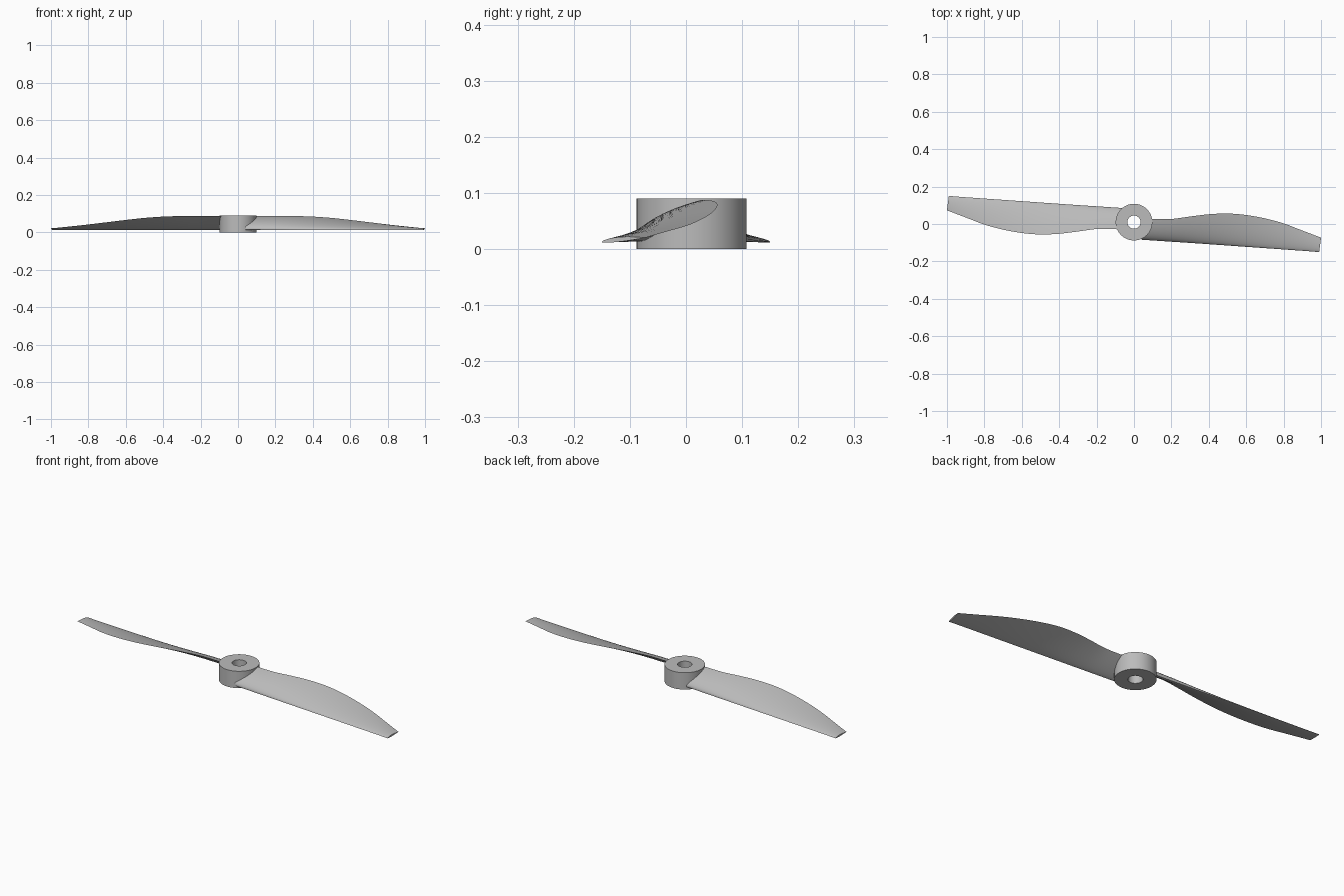
import bpy, bmesh, math
from mathutils import Vector

cube = bpy.data.objects.get("Cube")
if cube:
    bpy.data.objects.remove(cube, do_unlink=True)

grey = bpy.data.materials.new("light grey")
grey.use_nodes = True
colour = (0.5, 0.5, 0.5, 1)
grey.diffuse_color = colour
grey.node_tree.nodes["Principled BSDF"].inputs["Base Color"].default_value = colour


def finish(bm, name, angle):
    bmesh.ops.recalc_face_normals(bm, faces=bm.faces)
    mesh = bpy.data.meshes.new(name)
    bm.to_mesh(mesh)
    bm.free()
    mesh.materials.append(grey)
    obj = bpy.data.objects.new(name, mesh)
    bpy.context.collection.objects.link(obj)
    bpy.ops.object.select_all(action='DESELECT')
    obj.select_set(True)
    bpy.context.view_layer.objects.active = obj
    bpy.ops.object.shade_smooth_by_angle(angle=math.radians(angle))
    return obj


def spline(values, t):
    """Catmull-Rom through evenly spaced values, t from 0 to 1."""
    last = len(values) - 1
    i = min(int(t * last), last - 1)
    f = t * last - i
    b, c = values[i], values[i + 1]
    a = values[i - 1] if i else 2 * b - c
    d = values[i + 2] if i + 2 <= last else 2 * c - b
    return b + f / 2 * (c - a + f * (2*a - 5*b + 4*c - d + f * (3*(b - c) + d - a)))


# Hub: a square section ring swept round the shaft hole
SIDES, OUTER, BORE, HEIGHT = 64, 0.098, 0.035, 0.09
bm = bmesh.new()
rings = []
for i in range(SIDES):
    a = math.tau * i / SIDES
    rings.append([bm.verts.new((r * math.cos(a), 0.01 + r * math.sin(a), z))
                  for r, z in ((OUTER, 0), (OUTER, HEIGHT), (BORE, HEIGHT), (BORE, 0))])
for i, ring in enumerate(rings):
    after = rings[(i + 1) % SIDES]
    for j in range(4):
        k = (j + 1) % 4
        bm.faces.new((ring[j], after[j], after[k], ring[k]))
finish(bm, "hub", 30)

# Blade edges from the hub axis to the tip
REAR_Y = (.03, .028, .027, .04, .052, .056, .048, .03, .003, -.035, -.073)
REAR_Z = (.087, .087, .087, .087, .084, .077, .066, .054, .042, .031, .02)
STATIONS, STEPS, ROOT = 40, 14, 0.04


def section(x):
    """Aerofoil outline: rounded low front edge, thin raised rear edge."""
    front = Vector((x - 0.01 * max(0, x - 0.9) * 10, -0.08 - 0.07 * x, 0.014 - 0.002 * x))
    rear = Vector((x, spline(REAR_Y, x), spline(REAR_Z, x)))
    chord = rear - front
    normal = Vector((0, -chord.z, chord.y)).normalized()
    thick = 0.024 - 0.017 * x
    pts = []
    for i in range(2 * STEPS):
        a = math.pi * i / STEPS
        t = (1 - math.cos(a)) / 2
        shape = 2.6 * math.sqrt(t) * (1 - t) * thick + 0.0015 * math.sin(math.pi * t)
        shape *= 0.72 if i < STEPS else -0.28
        if i == STEPS:
            shape = 0
        pts.append(front + chord * t + normal * shape)
    return pts


# Two twisted blades, each a half turn from the other
for name, turn in (("left_blade", 1), ("right_blade", -1)):
    bm = bmesh.new()
    loops = []
    for s in range(STATIONS + 1):
        x = ROOT + (1 - ROOT) * s / STATIONS
        loops.append([bm.verts.new((p.x * turn, p.y * turn, p.z)) for p in section(x)])
    for a, b in zip(loops, loops[1:]):
        for j in range(len(a)):
            k = (j + 1) % len(a)
            bm.faces.new((a[j], a[k], b[k], b[j]))
    bm.faces.new(loops[0])
    bm.faces.new(loops[-1])
    finish(bm, name, 40)
